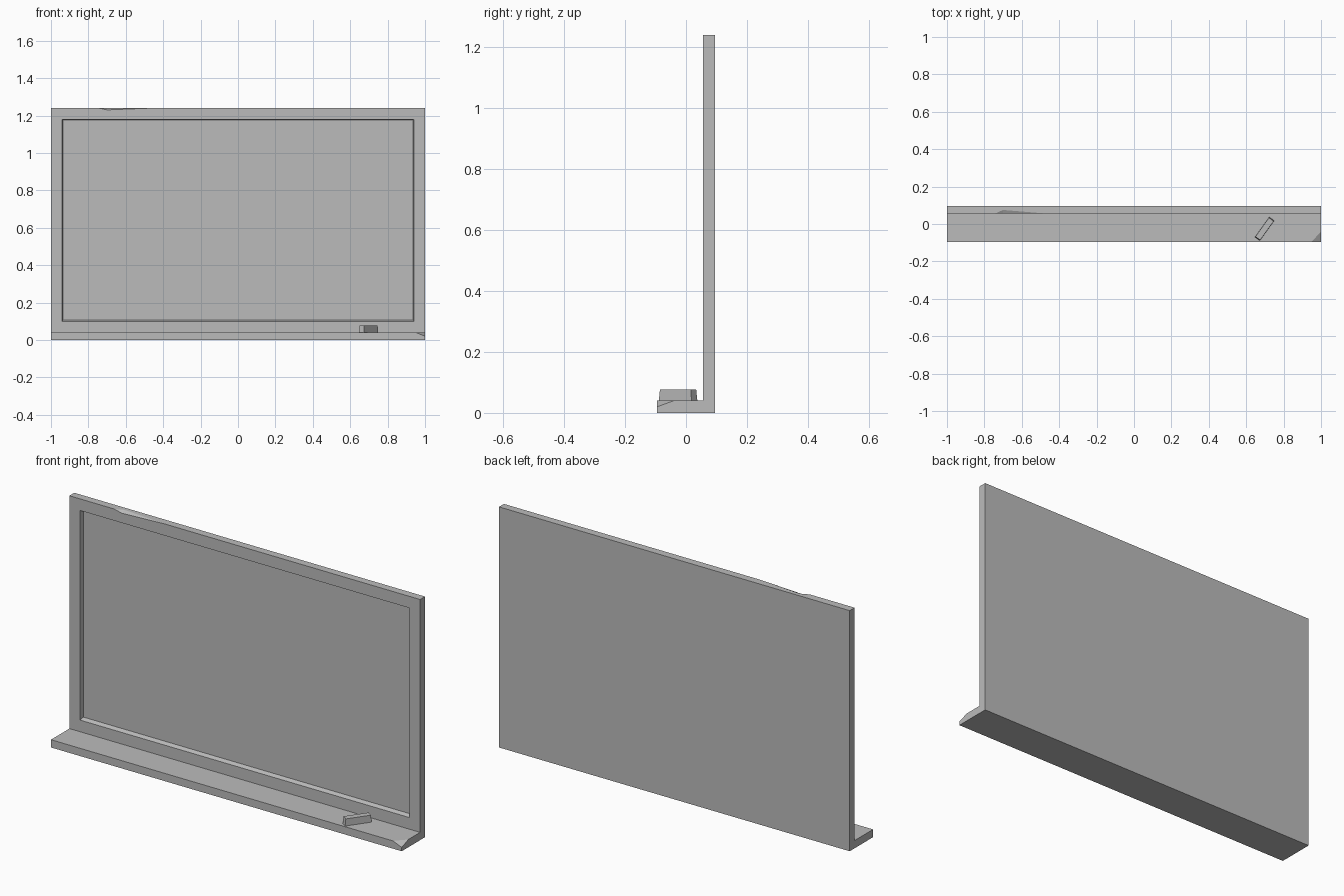
import bpy, bmesh, math
from mathutils import Vector, Matrix

cube = bpy.data.objects.get("Cube")
if cube:
    bpy.data.objects.remove(cube, do_unlink=True)

GREY = (0.5, 0.5, 0.5, 1)
mat = bpy.data.materials.new("plain grey")
mat.use_nodes = True
mat.diffuse_color = GREY
mat.node_tree.nodes["Principled BSDF"].inputs["Base Color"].default_value = GREY


def finish(bm, name):
    bmesh.ops.recalc_face_normals(bm, faces=bm.faces)
    mesh = bpy.data.meshes.new(name)
    bm.to_mesh(mesh)
    bm.free()
    mesh.materials.append(mat)
    obj = bpy.data.objects.new(name, mesh)
    bpy.context.collection.objects.link(obj)
    return obj


def frustum(name, lower, upper):
    """Six-sided block between two matching four-point loops."""
    bm = bmesh.new()
    a = [bm.verts.new(p) for p in lower]
    b = [bm.verts.new(p) for p in upper]
    bm.faces.new(a)
    bm.faces.new(b)
    for i in range(4):
        j = (i + 1) % 4
        bm.faces.new((a[i], a[j], b[j], b[i]))
    return finish(bm, name)


def chip(name, points, centre):
    """Four-point wedge, doubled about a point on its cut planes so it overshoots the surface."""
    bm = bmesh.new()
    v = [bm.verts.new(centre + (Vector(p) - centre) * 2) for p in points]
    for i in range(4):
        bm.faces.new([v[k] for k in range(4) if k != i])
    return finish(bm, name)


def cut(target, cutter):
    cutter.hide_render = True
    mod = target.modifiers.new("cut", 'BOOLEAN')
    mod.operation = 'DIFFERENCE'
    mod.solver = 'EXACT'
    mod.object = cutter
    bpy.context.view_layer.objects.active = target
    bpy.ops.object.modifier_apply(modifier=mod.name)
    bpy.data.objects.remove(cutter, do_unlink=True)


# Board and chalk ledge share one L-shaped section
FRONT, BACK, TOP, LEDGE = 0.055, 0.095, 1.24, 0.04
section = [(-BACK, 0), (BACK, 0), (BACK, TOP), (FRONT, TOP), (FRONT, LEDGE), (-BACK, LEDGE)]
bm = bmesh.new()
end = bm.faces.new([bm.verts.new((-1, y, z)) for y, z in section])
side = bmesh.ops.extrude_face_region(bm, geom=[end])
bmesh.ops.translate(bm, vec=(2, 0, 0), verts=[g for g in side["geom"] if isinstance(g, bmesh.types.BMVert)])
board = finish(bm, "board_and_ledge")


# Recessed writing panel with slightly sloping rim
def loop(half, low, high, y):
    return [(-half, y, low), (half, y, low), (half, y, high), (-half, y, high)]


cut(board, frustum("panel_cutter", loop(0.945, 0.092, 1.183, FRONT - 0.022),
                   loop(0.935, 0.108, 1.177, FRONT + 0.022)))

# Chipped top edge
low, rear = Vector((-0.70, FRONT, 1.23)), Vector((-0.70, 0.075, TOP))
cut(board, chip("top_chip_cutter", [(-0.745, FRONT, TOP), (-0.46, FRONT, TOP), low, rear],
                (low + rear) / 2))

# Broken ledge corner
broken = [Vector((0.95, -BACK, LEDGE)), Vector((1, -0.04, LEDGE)), Vector((1, -BACK, 0.02))]
cut(board, chip("corner_chip_cutter", broken + [(1, -BACK, LEDGE)],
                sum(broken, Vector()) / 3))


# Eraser lying askew on the ledge
def rect(length, width, z):
    x, y = length / 2, width / 2
    return [(-x, -y, z), (x, -y, z), (x, y, z), (-x, y, z)]


eraser = frustum("eraser", rect(0.132, 0.033, 0), rect(0.124, 0.031, 0.036))
eraser.data.transform(Matrix.Translation((0.698, -0.026, LEDGE)) @ Matrix.Rotation(math.radians(54.5), 4, 'Z'))
